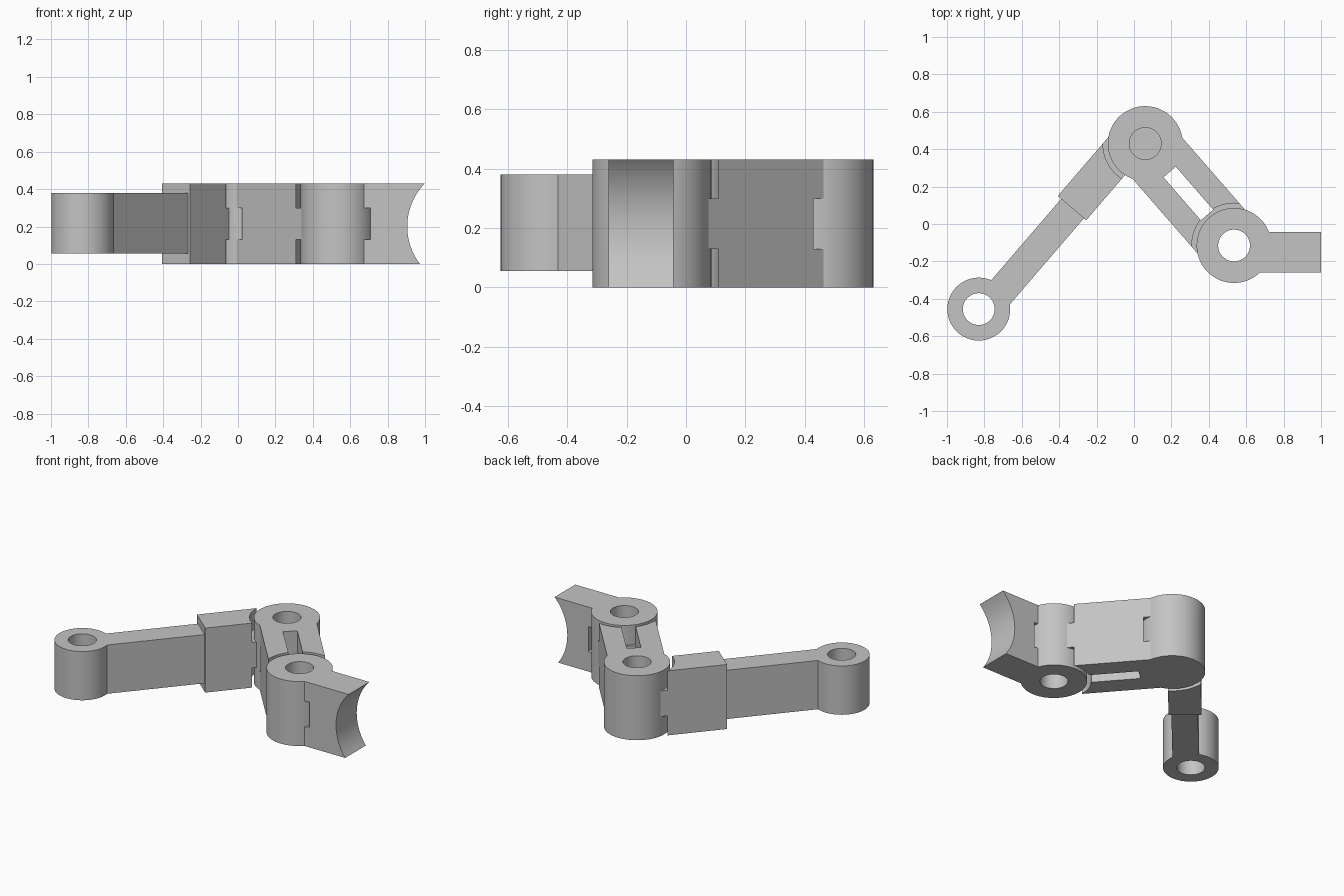
import bpy
import math
from mathutils import Vector

if "Cube" in bpy.data.objects:
    bpy.data.objects.remove(bpy.data.objects["Cube"], do_unlink=True)

grey = bpy.data.materials.new("plain_grey")
grey.use_nodes = True
grey.diffuse_color = (0.55, 0.55, 0.55, 1)
grey.node_tree.nodes["Principled BSDF"].inputs["Base Color"].default_value = (0.55, 0.55, 0.55, 1)

# Joint centres and common sizes
ELBOW = Vector((0.06, 0.43))
WRIST = Vector((0.535, -0.115))
EYE = Vector((-0.83, -0.455))
HEIGHT, LOW, HIGH = 0.43, 0.13, 0.30
JOINT_R, CLEAR_R, HOLE_R = 0.2, 0.226, 0.085
LAYERS = {"low": (0, LOW), "mid": (LOW, HIGH), "high": (HIGH, HEIGHT)}
CUTS = {"low": (-0.1, LOW), "mid": (LOW, HIGH), "high": (HIGH, HEIGHT + 0.1)}


def cylinder(centre, radius, z):
    bpy.ops.mesh.primitive_cylinder_add(
        vertices=96, radius=radius, depth=z[1] - z[0],
        location=(centre.x, centre.y, (z[0] + z[1]) / 2))
    return bpy.context.object


def bar(origin, direction, along, across, z):
    """Box laid out along a direction, with ranges along, across and up."""
    d = direction.normalized()
    side = Vector((-d.y, d.x))
    c = origin + d * sum(along) / 2 + side * sum(across) / 2
    bpy.ops.mesh.primitive_cube_add(
        size=1, location=(c.x, c.y, sum(z) / 2),
        rotation=(0, 0, math.atan2(d.y, d.x)))
    ob = bpy.context.object
    ob.scale = (along[1] - along[0], across[1] - across[0], z[1] - z[0])
    return ob


def combine(base, tool, operation):
    mod = base.modifiers.new("combine", "BOOLEAN")
    mod.object, mod.operation, mod.solver = tool, operation, "EXACT"
    bpy.context.view_layer.objects.active = base
    bpy.ops.object.modifier_apply(modifier=mod.name)
    bpy.data.objects.remove(tool, do_unlink=True)


def cut(base, *tools):
    for tool in tools:
        combine(base, tool, "DIFFERENCE")


def join(base, *tools):
    for tool in tools:
        combine(base, tool, "UNION")


def fork(base, centre):
    """Clear the middle layer and add the two outer discs."""
    cut(base, cylinder(centre, CLEAR_R, CUTS["mid"]))
    join(base, *[cylinder(centre, JOINT_R, LAYERS[k]) for k in ("low", "high")])


def tongue(base, centre):
    """Clear the outer layers and add the middle disc."""
    cut(base, *[cylinder(centre, CLEAR_R, CUTS[k]) for k in ("low", "high")])
    join(base, cylinder(centre, JOINT_R, LAYERS["mid"]))


def finish(ob, name):
    ob.name = name
    ob.data.materials.clear()
    ob.data.materials.append(grey)
    bpy.ops.object.select_all(action="DESELECT")
    ob.select_set(True)
    bpy.context.view_layer.objects.active = ob
    bpy.ops.object.shade_smooth_by_angle(angle=math.radians(30))


FULL = (0, HEIGHT)
THROUGH = (-0.1, HEIGHT + 0.1)

# Middle link: fork at the elbow, tongue at the wrist, long slot between
axis = WRIST - ELBOW
link = bar(ELBOW, axis, (0, axis.length), (-0.175, 0.17), FULL)
cut(link, bar(ELBOW, axis, (0.2, 0.505), (-0.045, 0.042), THROUGH))
fork(link, ELBOW)
tongue(link, WRIST)
cut(link, cylinder(ELBOW, HOLE_R, (0.05, HEIGHT + 0.1)),
    cylinder(WRIST, HOLE_R, THROUGH))
finish(link, "middle_link")

# Long arm: thick block with tongue, thinner bar and eyelet
heading = Vector((-0.652, -0.758))
arm = bar(ELBOW, heading, (0, 0.517), (-0.172, 0.028), FULL)
tongue(arm, ELBOW)
arm_z = (0.055, 0.38)
join(arm, bar(ELBOW, heading, (0.45, 1.25), (-0.148, 0.012), arm_z),
     cylinder(EYE, 0.168, arm_z))
cut(arm, cylinder(ELBOW, HOLE_R, THROUGH), cylinder(EYE, HOLE_R, THROUGH))
finish(arm, "long_arm")

# End piece: fork at the wrist and a hollowed outer face
end = bar(WRIST, Vector((1, 0)), (0, 0.465), (-0.145, 0.073), FULL)
fork(end, WRIST)
hollow = cylinder(Vector((0, 0)), 0.33, (0, 1))
hollow.location = (1.235, -0.15, 0.2)
hollow.rotation_euler = (math.pi / 2, 0, 0)
cut(end, hollow, cylinder(WRIST, HOLE_R, THROUGH))
finish(end, "end_piece")
